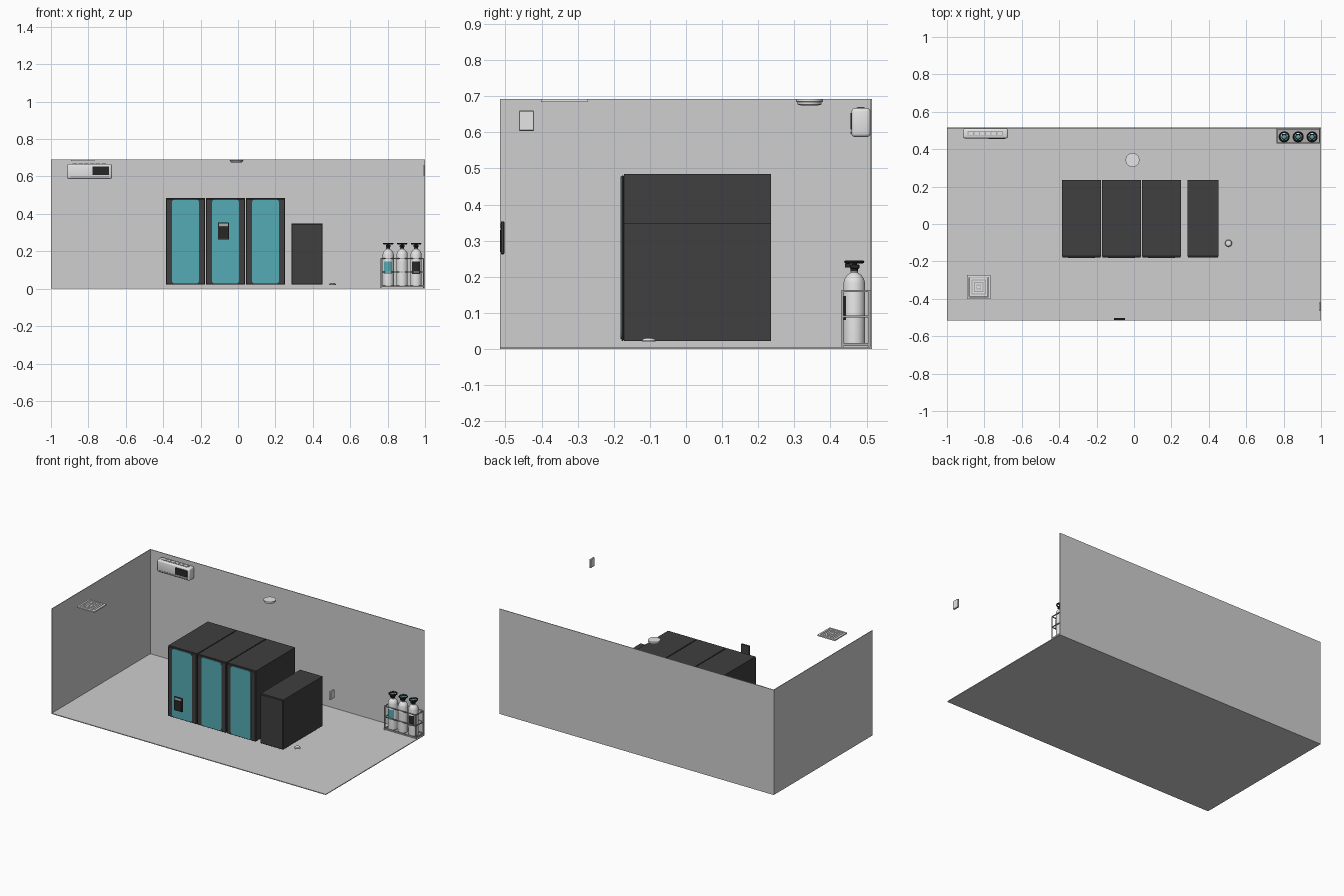
import bpy, bmesh, math

if "Cube" in bpy.data.objects:
    bpy.data.objects.remove(bpy.data.objects["Cube"])

def mat(name, r, g, b):
    m = bpy.data.materials.new(name)
    m.diffuse_color = (r, g, b, 1)
    m.use_nodes = True
    m.node_tree.nodes["Principled BSDF"].inputs["Base Color"].default_value = m.diffuse_color
    return m

WALL = mat("wall grey", 0.62, 0.62, 0.62)
WHITE = mat("white plastic", 0.78, 0.78, 0.78)
DARK = mat("charcoal", 0.05, 0.05, 0.05)
BLACK = mat("black", 0.02, 0.02, 0.02)
TEAL = mat("teal", 0.09, 0.41, 0.46)
STEEL = mat("steel grey", 0.42, 0.42, 0.42)

def finish(name, bm, m, smooth=False):
    bmesh.ops.recalc_face_normals(bm, faces=bm.faces)
    me = bpy.data.meshes.new(name)
    bm.to_mesh(me)
    bm.free()
    me.materials.append(m)
    ob = bpy.data.objects.new(name, me)
    bpy.context.collection.objects.link(ob)
    if smooth:
        bpy.ops.object.select_all(action='DESELECT')
        ob.select_set(True)
        bpy.context.view_layer.objects.active = ob
        bpy.ops.object.shade_smooth_by_angle(angle=math.radians(35))
    return ob

def add_box(bm, x, y, z):
    # x, y, z are (low, high) ranges
    vs = bmesh.ops.create_cube(bm, size=1)['verts']
    for v in vs:
        for i, r in enumerate((x, y, z)):
            v.co[i] = r[0] if v.co[i] < 0 else r[1]

def box(name, x, y, z, m, bevel=0, seg=2):
    bm = bmesh.new()
    add_box(bm, x, y, z)
    if bevel:
        bmesh.ops.bevel(bm, geom=bm.edges[:], offset=bevel, segments=seg, affect='EDGES', profile=0.5)
    return finish(name, bm, m, bevel > 0)

def lathe(name, x, y, profile, m, n=24):
    # profile of (radius, z) turned about a vertical axis
    bm = bmesh.new()
    rings = []
    for r, z in profile:
        rings.append([bm.verts.new((x + r * math.cos(2 * math.pi * i / n), y + r * math.sin(2 * math.pi * i / n), z))
                      for i in range(n)])
    for a, b in zip(rings, rings[1:]):
        for i in range(n):
            j = (i + 1) % n
            bm.faces.new((a[i], a[j], b[j], b[i]))
    bm.faces.new(rings[0])
    bm.faces.new(rings[-1])
    return finish(name, bm, m, True)

def rounded_plate(name, x, z, y, r, m):
    # upright plate with rounded corners facing the front
    bm = bmesh.new()
    pts = []
    for k, (cx, cz) in enumerate(((x[1] - r, z[1] - r), (x[0] + r, z[1] - r), (x[0] + r, z[0] + r), (x[1] - r, z[0] + r))):
        for i in range(6):
            a = math.pi / 2 * (k + i / 5)
            pts.append((cx + r * math.cos(a), cz + r * math.sin(a)))
    f = bm.faces.new([bm.verts.new((px, y[0], pz)) for px, pz in pts])
    ext = bmesh.ops.extrude_face_region(bm, geom=[f])['geom']
    for v in ext:
        if isinstance(v, bmesh.types.BMVert):
            v.co.y = y[1]
    return finish(name, bm, m)

# Room shell: floor, back wall and left wall
Y = 0.515
H = 0.692
box("floor", (-1, 1), (-Y, Y), (0, 0.005), WALL)
box("back_wall", (-1, 1), (Y - 0.004, Y), (0.005, H), WALL)
box("left_wall", (-1, -0.996), (-Y, Y - 0.004), (0.005, H), WALL)

# Three tall cabinets with teal doors
for i in range(3):
    x0 = -0.385 + i * 0.214
    x1 = x0 + 0.208
    box(f"cabinet_{i+1}", (x0, x1), (-0.172, 0.236), (0.022, 0.485), DARK)
    box(f"door_frame_{i+1}", (x0, x1), (-0.179, -0.172), (0.022, 0.481), DARK, 0.003, 1)
    rounded_plate(f"door_panel_{i+1}", (x0 + 0.031, x1 - 0.031), (0.027, 0.477), (-0.182, -0.178), 0.018, TEAL)

# Low cabinet
box("low_cabinet", (0.287, 0.451), (-0.172, 0.236), (0.022, 0.348), DARK)
box("low_cabinet_door", (0.287, 0.451), (-0.179, -0.172), (0.022, 0.346), DARK, 0.003, 1)

# Floor leak sensor
lathe("floor_sensor", 0.505, -0.103, [(0.019, 0.021), (0.019, 0.024), (0.015, 0.029), (0.007, 0.031)], WHITE)

# Control panel on the open front side
box("control_panel", (-0.108, -0.048), (-0.513, -0.503), (0.262, 0.353), DARK, 0.002, 1)
box("control_panel_strip", (-0.102, -0.054), (-0.515, -0.512), (0.335, 0.348), STEEL)
box("control_panel_screen", (-0.102, -0.054), (-0.515, -0.512), (0.268, 0.33), BLACK)

# Small wall sensor on the open right side
box("wall_sensor", (0.988, 1.0), (-0.463, -0.421), (0.604, 0.66), WHITE, 0.002, 1)

# Air conditioner
box("air_conditioner", (-0.914, -0.674), (0.458, 0.511), (0.587, 0.667), WHITE, 0.01, 3)
box("air_conditioner_display", (-0.777, -0.69), (0.455, 0.459), (0.608, 0.653), BLACK)
box("air_conditioner_flap", (-0.895, -0.69), (0.456, 0.459), (0.595, 0.602), STEEL)
box("air_conditioner_grille", (-0.89, -0.7), (0.472, 0.496), (0.666, 0.668), STEEL)
for i in range(6):
    x = -0.885 + i * 0.031
    box(f"air_conditioner_slat_{i+1}", (x, x + 0.024), (0.475, 0.493), (0.667, 0.67), WHITE)

# Ceiling vent of nested square frames
def vent_frame(i, h, w, z0, z1):
    cx, cy = -0.83, -0.337
    bm = bmesh.new()
    for s in (-1, 1):
        a, b = sorted((s * h, s * (h - w)))
        add_box(bm, (cx - h, cx + h), (cy + a, cy + b), (z0, z1))
        add_box(bm, (cx + a, cx + b), (cy - h + w, cy + h - w), (z0, z1))
    finish(f"ceiling_vent_frame_{i}", bm, WHITE)
for i, h in enumerate((0.064, 0.047, 0.034, 0.021)):
    vent_frame(i + 1, h, 0.012 if i == 0 else 0.008, 0.684 + 0.001 * i, H)
box("ceiling_vent_centre", (-0.839, -0.821), (-0.346, -0.328), (0.687, H), WHITE)
box("ceiling_vent_back", (-0.88, -0.78), (-0.387, -0.287), (0.689, 0.69), STEEL)

# Smoke detector
lathe("smoke_detector", -0.008, 0.342, [(0.022, 0.674), (0.033, 0.677), (0.034, 0.684), (0.037, 0.685), (0.037, H)], WHITE, 32)

# Gas bottles with valves and labels
BY, R = 0.466, 0.03
def label(name, x, m):
    bm = bmesh.new()
    cols = []
    for i in range(9):
        a = math.radians(-90 - 44 + 11 * i)
        cols.append([bm.verts.new((x + (R + 0.001) * math.cos(a), BY + (R + 0.001) * math.sin(a), z)) for z in (0.08, 0.146)])
    for a, b in zip(cols, cols[1:]):
        bm.faces.new((a[0], b[0], b[1], a[1]))
    ob = finish(name, bm, m, True)

for i, lab in enumerate((TEAL, WHITE, BLACK)):
    x = 0.803 + i * 0.0745
    n = i + 1
    lathe(f"bottle_{n}", x, BY, [(0.027, 0.012), (R, 0.016), (R, 0.182), (0.027, 0.194), (0.02, 0.204),
                                 (0.011, 0.211), (0.01, 0.217)], WHITE)
    label(f"bottle_label_{n}", x, lab)
    lathe(f"valve_stem_{n}", x, BY, [(0.011, 0.214), (0.011, 0.221), (0.007, 0.223), (0.007, 0.238)], BLACK, 16)
    box(f"valve_body_{n}", (x - 0.013, x + 0.013), (BY - 0.012, BY + 0.014), (0.222, 0.234), BLACK, 0.002, 1)
    box(f"valve_outlet_{n}", (x - 0.005, x + 0.005), (BY - 0.026, BY - 0.011), (0.226, 0.236), BLACK)
    bpy.ops.mesh.primitive_torus_add(location=(x, BY, 0.241), major_radius=0.024, minor_radius=0.004,
                                     major_segments=24, minor_segments=8)
    wheel = bpy.context.object
    wheel.name = f"valve_wheel_{n}"
    wheel.data.materials.append(BLACK)
    bpy.ops.object.shade_smooth_by_angle()
    box(f"valve_spoke_{n}", (x - 0.022, x + 0.022), (BY - 0.003, BY + 0.003), (0.238, 0.242), BLACK)
    lathe(f"valve_cap_{n}", x, BY, [(0.012, 0.238), (0.012, 0.243), (0.009, 0.245)], TEAL, 16)

# Bottle rack of square bars
bm = bmesh.new()
X0, X1, Y0, Y1, T = 0.763, 0.995, 0.431, 0.511, 0.005
for x in (X0, X1 - T):
    for y in (Y0, Y1 - T):
        add_box(bm, (x, x + T), (y, y + T), (0.005, 0.163))
for z in (0.012, 0.087, 0.158):
    for y in (Y0, Y1 - T):
        add_box(bm, (X0, X1), (y, y + T), (z, z + T))
    for x in (X0, X1 - T):
        add_box(bm, (x, x + T), (Y0, Y1), (z, z + T))
add_box(bm, (X0, X1), (Y0, Y1), (0.008, 0.012))
finish("bottle_rack", bm, STEEL)
